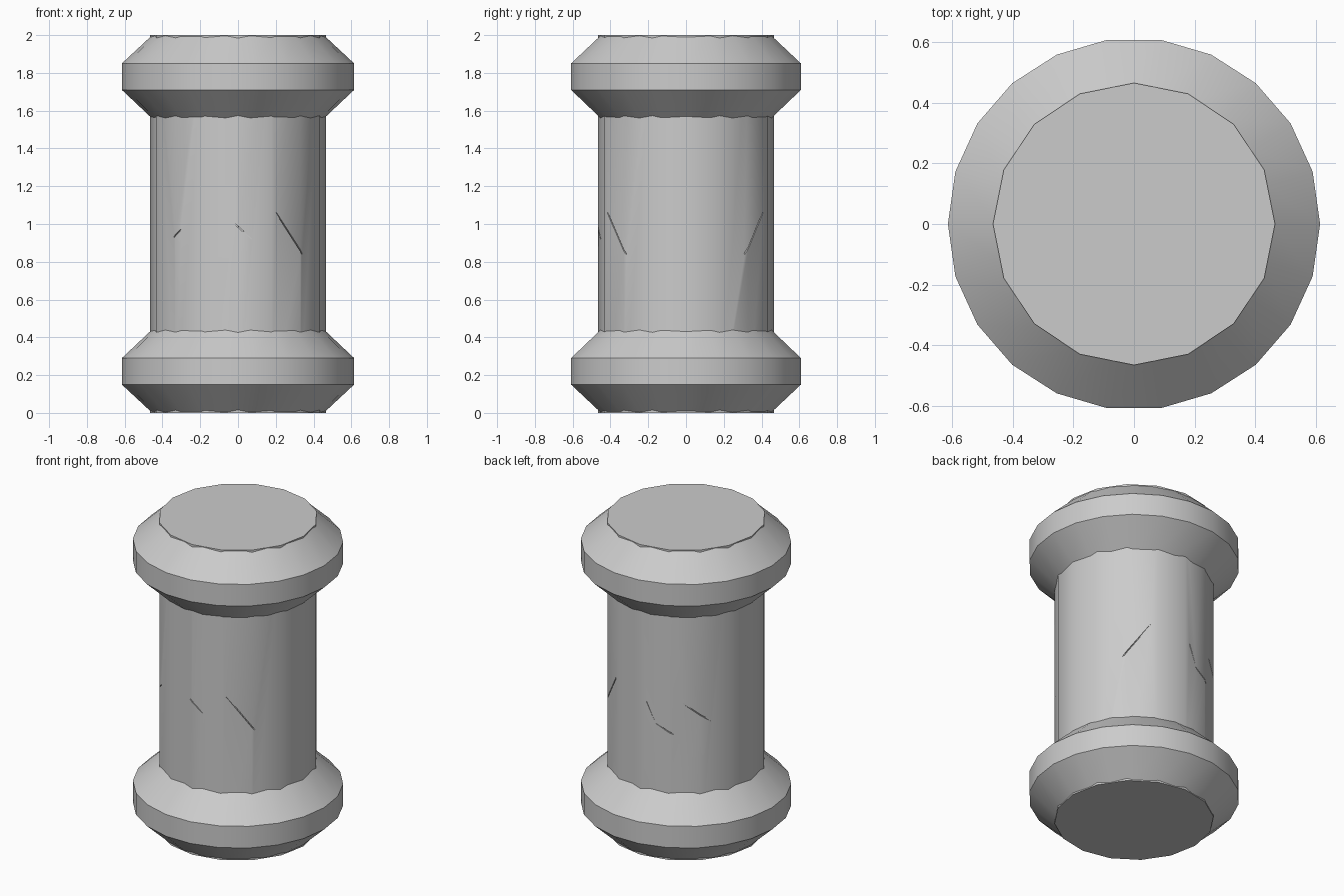
import bpy, bmesh
from math import cos, sin, pi, radians
from mathutils import Vector, Matrix

if "Cube" in bpy.data.objects:
    bpy.data.objects.remove(bpy.data.objects["Cube"])


def lathe(name, profile, sides):
    """Closed solid turned from (radius, z) points, first vertex on +x."""
    bm = bmesh.new()
    rings = [[bm.verts.new((r * cos(2 * pi * i / sides), r * sin(2 * pi * i / sides), z))
              for i in range(sides)] for r, z in profile]
    for a, b in zip(rings, rings[1:]):
        for i in range(sides):
            j = (i + 1) % sides
            bm.faces.new((a[i], a[j], b[j], b[i]))
    bm.faces.new(rings[0][::-1])
    bm.faces.new(rings[-1])
    return finish(name, bm)


def finish(name, bm):
    bmesh.ops.recalc_face_normals(bm, faces=bm.faces)
    me = bpy.data.meshes.new(name)
    bm.to_mesh(me)
    bm.free()
    ob = bpy.data.objects.new(name, me)
    bpy.context.collection.objects.link(ob)
    return ob


def smooth(ob):
    bpy.ops.object.select_all(action='DESELECT')
    ob.select_set(True)
    bpy.context.view_layer.objects.active = ob
    bpy.ops.object.shade_smooth_by_angle(angle=radians(30))


# central column
R = 0.466
column = lathe("column", [(R, 0), (R, 2)], 16)

# fine scratches cut into the column: (angle, z) start to (angle, z) end
scratches = [((-64, 1.06), (-43, 0.84)), ((62, 1.06), (42, 0.84)),
             ((-92, 1.0), (-81, 0.92)), ((-137, 0.93), (-131, 0.97)),
             ((123, 1.01), (143, 0.89)), ((102, 0.87), (116, 0.81)),
             ((95, 1.0), (101, 0.89))]
bm = bmesh.new()
for ends in scratches:
    p, q = [Vector((R * cos(radians(a)), R * sin(radians(a)), z)) for a, z in ends]
    mid = (p + q) / 2
    along = (q - p).normalized()
    out = Vector((mid.x, mid.y, 0)).normalized()
    side = along.cross(out).normalized()
    out = side.cross(along)
    rot = Matrix((along, side, out)).transposed().to_4x4()
    size = Matrix.Diagonal(((q - p).length, 0.006, 0.02, 1))
    bmesh.ops.create_cube(bm, size=1, matrix=Matrix.Translation(mid) @ rot @ size)
cutter = finish("scratch_cutter", bm)
cutter.hide_render = True
cutter.hide_set(True)
smooth(column)
cut = column.modifiers.new("scratches", 'BOOLEAN')
cut.operation = 'DIFFERENCE'
cut.solver = 'EXACT'
cut.object = cutter
bpy.ops.object.modifier_apply(modifier=cut.name)
bpy.data.objects.remove(cutter)
smooth(column)

# bevelled collars at both ends
collar = [(0.455, 0.001), (0.615, 0.15), (0.615, 0.29), (0.455, 0.441)]
smooth(lathe("bottom_collar", collar, 22))
smooth(lathe("top_collar", [(r, 2 - z) for r, z in reversed(collar)], 22))
